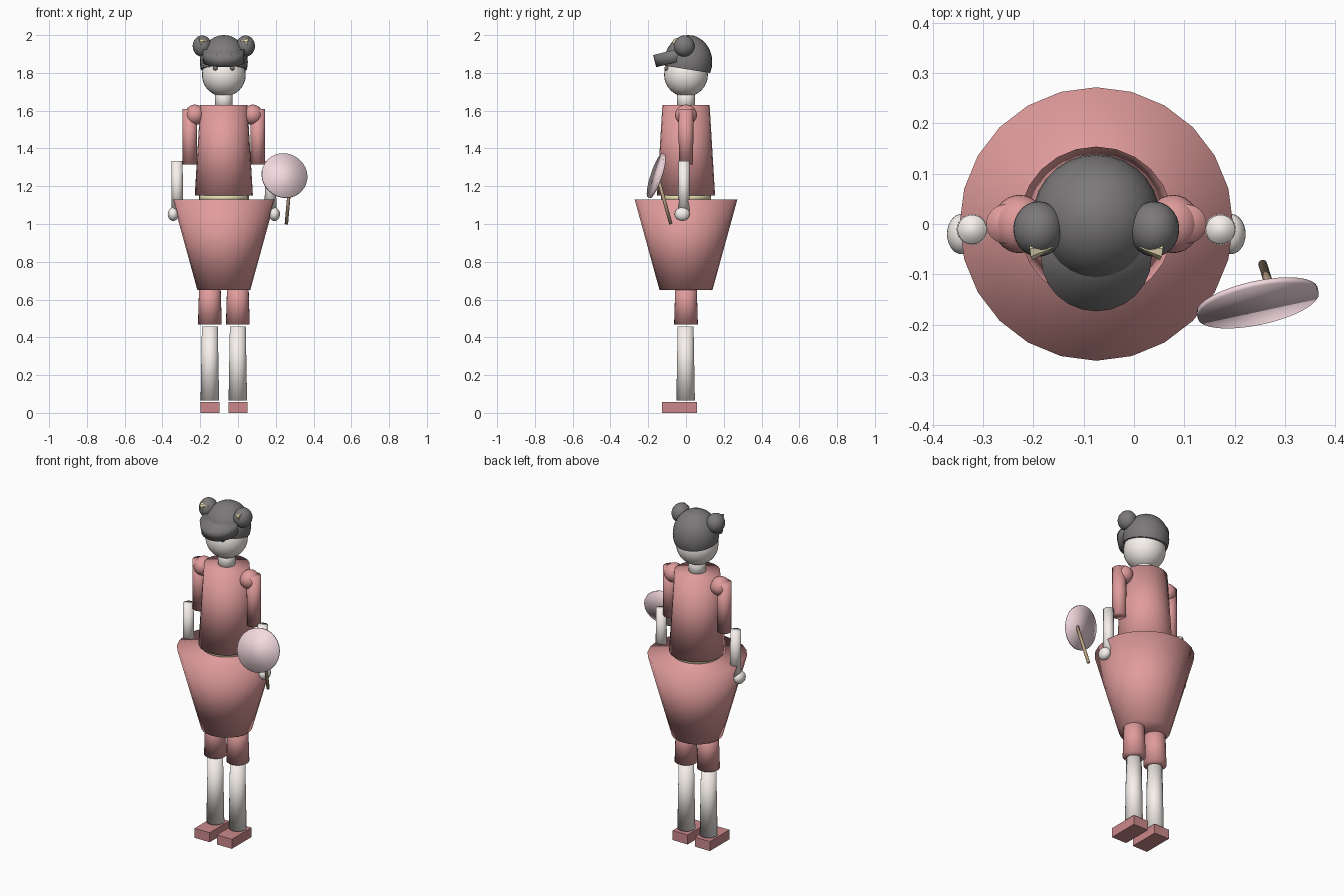
import bpy, bmesh, math
from mathutils import Vector

if "Cube" in bpy.data.objects:
    bpy.data.objects.remove(bpy.data.objects["Cube"])

CX = -0.075  # body axis


def mat(name, r, g, b):
    m = bpy.data.materials.new(name)
    m.diffuse_color = (r, g, b, 1)
    m.use_nodes = True
    m.node_tree.nodes["Principled BSDF"].inputs["Base Color"].default_value = m.diffuse_color
    return m


RED = mat("red_cloth", 0.75, 0.33, 0.33)
SHOE = mat("shoe_red", 0.60, 0.25, 0.26)
SKIN = mat("skin", 0.93, 0.88, 0.84)
HAIR = mat("hair", 0.20, 0.19, 0.19)
PINK = mat("fan_pink", 0.90, 0.70, 0.75)
GOLD = mat("gold", 0.85, 0.76, 0.48)
WOOD = mat("wood", 0.50, 0.36, 0.24)


def finish(name, m, smooth=True):
    ob = bpy.context.object
    ob.name = name
    ob.data.materials.append(m)
    if smooth:
        bpy.ops.object.shade_smooth()
    return ob


def tube(name, m, p0, p1, r0, r1, sides=24, smooth=True):
    """Capped tapered cylinder from p0 to p1."""
    a, b = Vector(p0), Vector(p1)
    d = b - a
    bpy.ops.mesh.primitive_cone_add(
        vertices=sides, radius1=r0, radius2=r1, depth=d.length, location=(a + b) / 2,
        rotation=Vector((0, 0, 1)).rotation_difference(d.normalized()).to_euler())
    return finish(name, m, smooth)


def column(name, m, x, y, z0, z1, r0, r1):
    return tube(name, m, (x, y, z0), (x, y, z1), r0, r1)


def ball(name, m, loc, radii):
    bpy.ops.mesh.primitive_uv_sphere_add(segments=28, ring_count=16, radius=1, location=loc)
    bpy.context.object.scale = radii
    bpy.ops.object.transform_apply(location=False, rotation=False, scale=True)
    return finish(name, m)


# torso, belt and skirt
column("skirt", RED, CX, 0, 0.65, 1.13, 0.14, 0.272)
column("belt", GOLD, CX, 0, 1.12, 1.16, 0.132, 0.132)
column("torso", RED, CX, 0, 1.15, 1.63, 0.154, 0.125)

# neck and head
column("neck", SKIN, CX, 0, 1.60, 1.72, 0.047, 0.047)
ball("head", SKIN, (CX, 0, 1.79), (0.116, 0.116, 0.116))

# hair cap: ellipsoid cut by a slanted plane
hair = ball("hair_cap", HAIR, (CX, 0.012, 1.858), (0.127, 0.127, 0.142))
bm = bmesh.new()
bm.from_mesh(hair.data)
bmesh.ops.bisect_plane(bm, geom=bm.verts[:] + bm.edges[:] + bm.faces[:],
                       plane_co=(0, 0, -0.04), plane_no=(0, -0.16, -1), clear_outer=True)
bmesh.ops.holes_fill(bm, edges=[e for e in bm.edges if e.is_boundary])
bm.to_mesh(hair.data)
bm.free()
bpy.ops.object.shade_smooth_by_angle(angle=math.radians(40))

# fringe: tilted disc sticking out of the forehead
c = Vector((CX, -0.059, 1.889))
h = Vector((0, -0.008, 0.032))
tube("fringe", HAIR, c - h, c + h, 0.11, 0.11)

# paired parts
for s, side in ((-1, "right"), (1, "left")):
    def X(d):
        return CX + s * d

    ball(f"hair_bun_{side}", HAIR, (X(0.115), -0.01, 1.942), (0.05, 0.055, 0.056))
    tube(f"hair_ornament_{side}", GOLD, (X(0.128), -0.05, 1.963), (X(0.084), -0.047, 1.972),
         0.022, 0.0, 8, False)
    ball(f"eye_{side}", HAIR, (X(0.045), -0.103, 1.825), (0.012, 0.012, 0.012))

    ball(f"shoulder_puff_{side}", RED, (X(0.153), 0, 1.578), (0.053, 0.058, 0.054))
    column(f"sleeve_{side}", RED, X(0.18), 0, 1.314, 1.61, 0.038, 0.039)
    column(f"forearm_{side}", SKIN, X(0.247), -0.011, 1.07, 1.333, 0.031, 0.029)
    ball(f"hand_{side}", SKIN, (X(0.268), -0.02, 1.052), (0.029, 0.04, 0.036))

    column(f"shorts_leg_{side}", RED, X(0.074), 0, 0.468, 0.70, 0.063, 0.056)
    column(f"leg_{side}", SKIN, X(0.074), -0.002, 0.065, 0.457, 0.049, 0.042)
    bpy.ops.mesh.primitive_cube_add(size=1, location=(X(0.074), -0.035, 0.0285))
    bpy.context.object.scale = (0.10, 0.185, 0.057)
    finish(f"shoe_{side}", SHOE, False)

# hand fan
fc = Vector((0.246, -0.157, 1.256))
n = Vector((0.2, -0.93, 0.31)).normalized() * 0.006
tube("fan_disc", PINK, fc - n, fc + n, 0.123, 0.123, 32)
tube("fan_handle", WOOD, (0.256, -0.08, 1.0), (0.278, -0.15, 1.25), 0.009, 0.009, 12)
